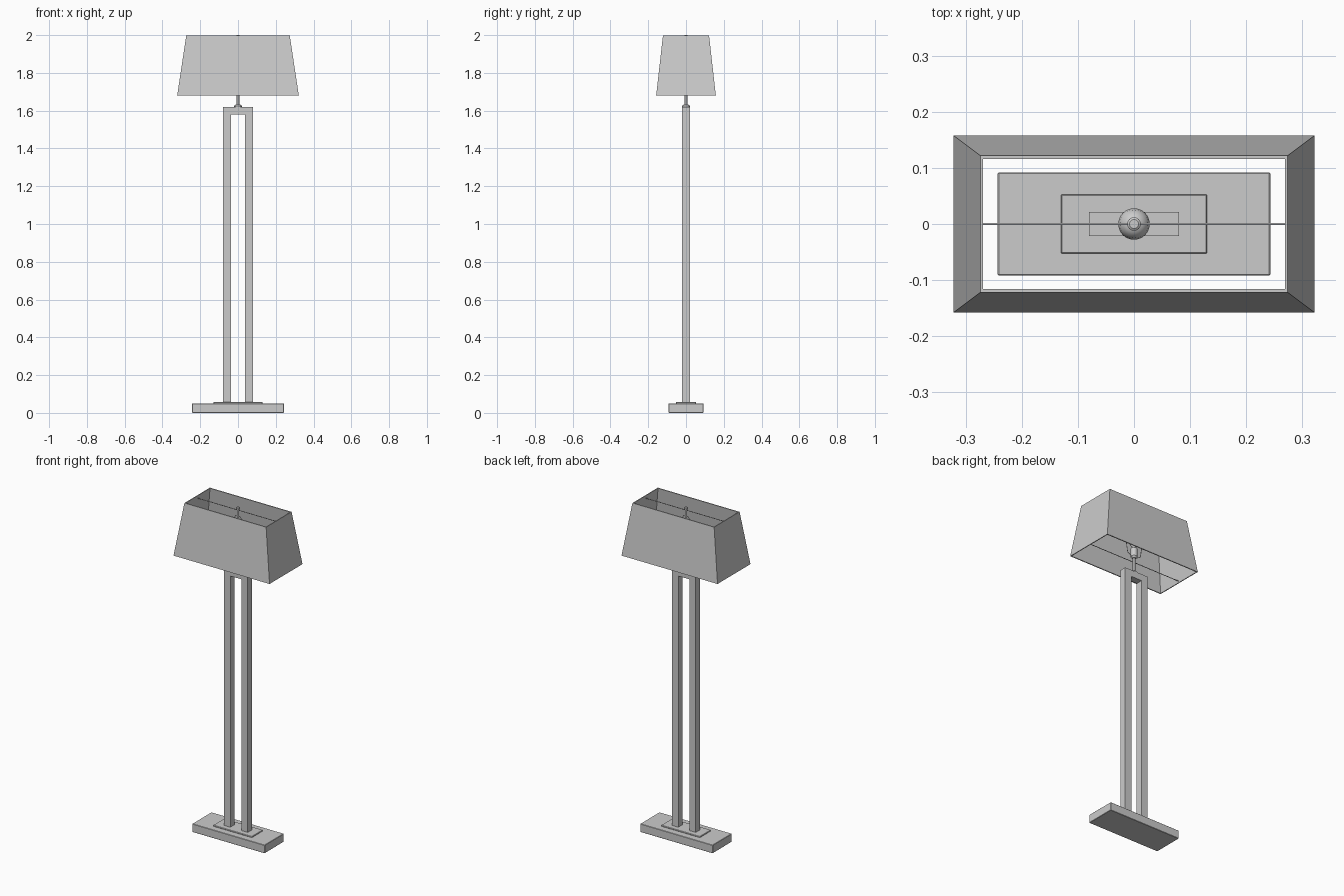
import bpy, bmesh
from mathutils import Vector

cube = bpy.data.objects.get("Cube")
if cube:
    bpy.data.objects.remove(cube)

grey = bpy.data.materials.new("plain grey")
grey.use_nodes = True
grey.diffuse_color = (0.6, 0.6, 0.6, 1)
grey.node_tree.nodes["Principled BSDF"].inputs["Base Color"].default_value = (0.6, 0.6, 0.6, 1)


def finish(name, bm):
    bmesh.ops.recalc_face_normals(bm, faces=bm.faces)
    mesh = bpy.data.meshes.new(name)
    bm.to_mesh(mesh)
    bm.free()
    mesh.materials.append(grey)
    obj = bpy.data.objects.new(name, mesh)
    bpy.context.collection.objects.link(obj)
    return obj


def smooth(obj):
    bpy.ops.object.select_all(action='DESELECT')
    obj.select_set(True)
    bpy.context.view_layer.objects.active = obj
    bpy.ops.object.shade_smooth_by_angle(angle=0.6)


def box(name, half_x, half_y, z0, z1, bevel=0.0):
    bm = bmesh.new()
    bmesh.ops.create_cube(bm, size=1)
    for v in bm.verts:
        v.co = Vector((v.co.x * 2 * half_x, v.co.y * 2 * half_y,
                       z0 + (v.co.z + 0.5) * (z1 - z0)))
    if bevel:
        bmesh.ops.bevel(bm, geom=bm.edges[:], offset=bevel, segments=1, affect='EDGES')
    return finish(name, bm)


def lathe(name, profile, sides=24):
    """Turned part from (radius, height) points, closed at both ends."""
    bm = bmesh.new()
    pts = [Vector((0, 0, profile[0][1]))] + [Vector((r, 0, z)) for r, z in profile]
    pts.append(Vector((0, 0, profile[-1][1])))
    verts = [bm.verts.new(p) for p in pts]
    edges = [bm.edges.new(pair) for pair in zip(verts, verts[1:])]
    bmesh.ops.spin(bm, geom=verts + edges, cent=(0, 0, 0), axis=(0, 0, 1),
                   angle=6.283185307, steps=sides)
    bmesh.ops.remove_doubles(bm, verts=bm.verts, dist=0.00005)
    smooth(finish(name, bm))


def wire(name, points, radius):
    curve = bpy.data.curves.new(name, 'CURVE')
    curve.dimensions = '3D'
    curve.bevel_depth = radius
    curve.bevel_resolution = 1
    curve.use_fill_caps = True
    line = curve.splines.new('POLY')
    line.points.add(len(points) - 1)
    for p, co in zip(line.points, points):
        p.co = (*co, 1)
    curve.materials.append(grey)
    bpy.context.collection.objects.link(bpy.data.objects.new(name, curve))


# Stepped foot
box("base", 0.243, 0.092, 0, 0.05, 0.002)
box("base_plate", 0.13, 0.053, 0.049, 0.057, 0.002)

# Upright frame: an upside-down U profile given depth
outer, inner, top, lintel, foot = 0.08, 0.037, 1.62, 1.58, 0.055
outline = [(-outer, foot), (-outer, top), (outer, top), (outer, foot),
           (inner, foot), (inner, lintel), (-inner, lintel), (-inner, foot)]
bm = bmesh.new()
face = bm.faces.new([bm.verts.new((x, -0.021, z)) for x, z in outline])
side = bmesh.ops.extrude_face_region(bm, geom=[face])
bmesh.ops.translate(bm, vec=(0, 0.042, 0),
                    verts=[v for v in side["geom"] if isinstance(v, bmesh.types.BMVert)])
finish("upright_frame", bm)

# Open tapered shade: four walls with thickness
bm = bmesh.new()
rings = []
for half_x, half_y, z in ((0.322, 0.158, 1.68), (0.274, 0.122, 1.998),
                          (0.269, 0.116, 1.998), (0.317, 0.152, 1.68)):
    rings.append([bm.verts.new((sx * half_x, sy * half_y, z))
                  for sx, sy in ((-1, -1), (1, -1), (1, 1), (-1, 1))])
for a, b in zip(rings, rings[1:] + rings[:1]):
    for i in range(4):
        j = (i + 1) % 4
        bm.faces.new((a[i], a[j], b[j], b[i]))
finish("lamp_shade", bm)

# Stem, socket and finial
lathe("collar", [(0.02, 1.615), (0.02, 1.626), (0.012, 1.632)])
lathe("stem", [(0.007, 1.62), (0.007, 1.73)], 16)
lathe("socket", [(0.012, 1.715), (0.019, 1.725), (0.019, 1.775), (0.015, 1.78)])
lathe("bulb", [(0.013, 1.775), (0.015, 1.79), (0.024, 1.806), (0.028, 1.825),
               (0.025, 1.84), (0.016, 1.85), (0.006, 1.854)])
lathe("finial", [(0.006, 1.94), (0.006, 1.985), (0.012, 1.989), (0.012, 1.997), (0.008, 2.0)])

# Harp around the bulb, carrying the finial
wire("harp", [(-0.012, 0, 1.72), (-0.045, 0, 1.74), (-0.055, 0, 1.80), (-0.045, 0, 1.90),
              (-0.015, 0, 1.945), (0.015, 0, 1.945), (0.045, 0, 1.90), (0.055, 0, 1.80),
              (0.045, 0, 1.74), (0.012, 0, 1.72)], 0.002)

# Cross wires holding the shade
wire("upper_cross_wire", [(-0.27, 0, 1.982), (0.27, 0, 1.982)], 0.002)
wire("lower_cross_wire", [(-0.316, 0, 1.69), (0.316, 0, 1.69)], 0.002)
